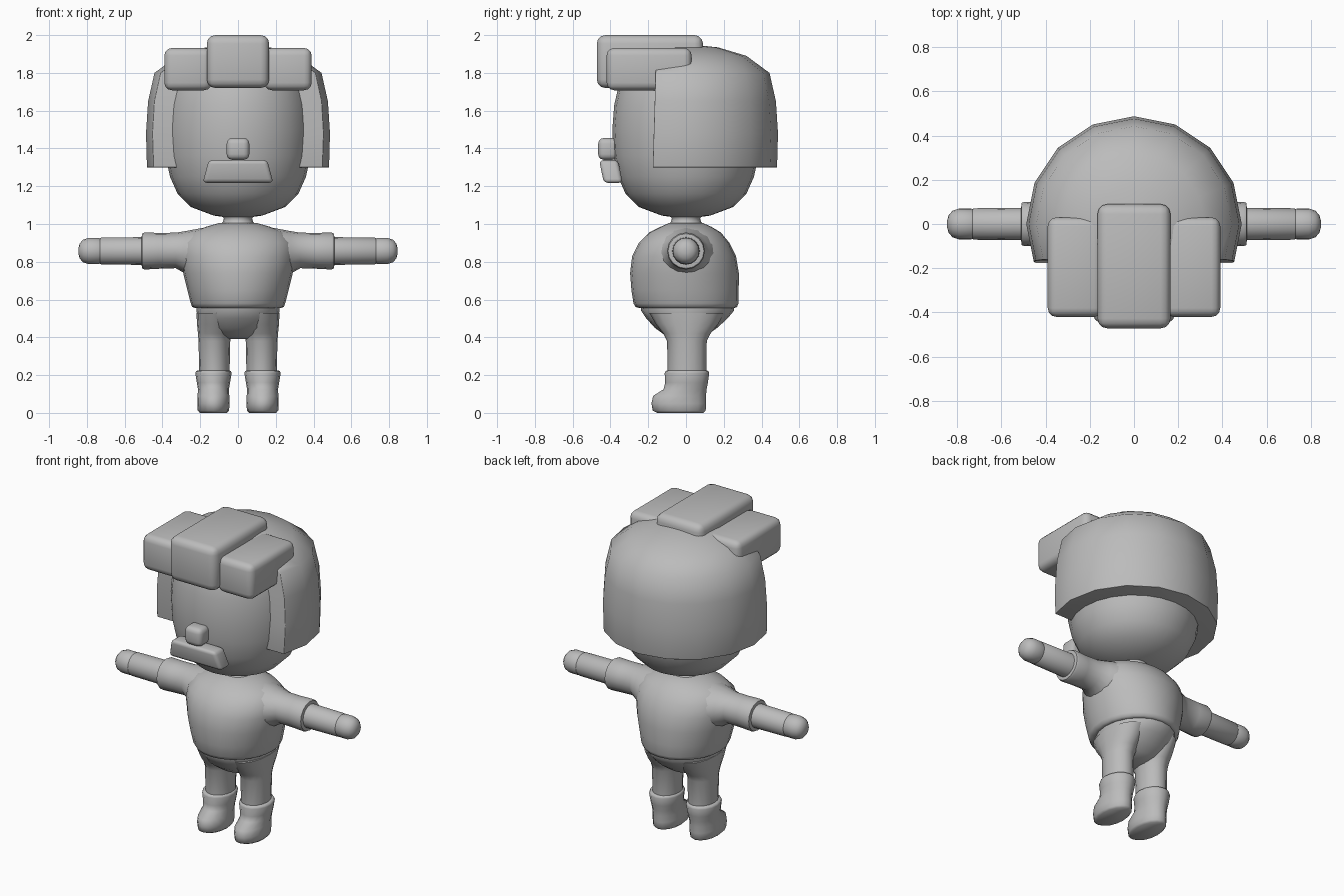
import bpy, bmesh, math
from mathutils import Vector, Matrix

grey = bpy.data.materials.new("plain grey")
grey.diffuse_color = (0.5, 0.5, 0.5, 1)


def finish(name, bm, angle=40, bevel=0, segments=3):
    bmesh.ops.recalc_face_normals(bm, faces=bm.faces)
    me = bpy.data.meshes.new(name)
    bm.to_mesh(me)
    bm.free()
    me.materials.append(grey)
    ob = bpy.data.objects.new(name, me)
    bpy.context.collection.objects.link(ob)
    bpy.context.view_layer.objects.active = ob
    ob.select_set(True)
    if bevel:
        mod = ob.modifiers.new("bevel", 'BEVEL')
        mod.width = bevel
        mod.segments = segments
        mod.limit_method = 'ANGLE'
        mod.angle_limit = math.radians(50)
        bpy.ops.object.modifier_apply(modifier=mod.name)
    bpy.ops.object.shade_smooth_by_angle(angle=math.radians(angle))
    ob.select_set(False)
    return ob


def loft(rings, sides=16, along_x=False, side=1):
    """Rings are (position, centre u, centre v, radius u, radius v)."""
    bm = bmesh.new()
    loops = []
    for p, cu, cv, ru, rv in rings:
        loop = []
        for i in range(sides):
            a = math.tau * i / sides
            u, v = cu + ru * math.cos(a), cv + rv * math.sin(a)
            co = (side * p, u, v) if along_x else (side * u, v, p)
            loop.append(bm.verts.new(co))
        loops.append(loop)
    for a, b in zip(loops, loops[1:]):
        for i in range(sides):
            j = (i + 1) % sides
            bm.faces.new((a[i], a[j], b[j], b[i]))
    bm.faces.new(loops[0])
    bm.faces.new(loops[-1])
    return bm


def lathe(points, sides):
    return loft([(z, 0, 0, r, r) for r, z in points], sides)


def block(name, lo, hi, bevel, taper=0, slant=0):
    """Rounded box; taper narrows the top, slant pushes the top forward."""
    lo, hi = Vector(lo), Vector(hi)
    bm = bmesh.new()
    bmesh.ops.create_cube(bm, size=1)
    for v in bm.verts:
        top = v.co.z > 0
        v.co = Vector([(lo[i] + hi[i]) / 2 + v.co[i] * (hi[i] - lo[i]) for i in range(3)])
        if top:
            v.co.x -= math.copysign(taper, v.co.x)
            v.co.y -= slant
    return finish(name, bm, 40, bevel)


# Head: full rounded form
finish("head", lathe([(0.03, 1.03), (0.13, 1.045), (0.25, 1.09), (0.32, 1.16), (0.36, 1.25),
                      (0.383, 1.36), (0.39, 1.5), (0.38, 1.63), (0.355, 1.74), (0.31, 1.83),
                      (0.22, 1.9), (0.1, 1.93), (0.02, 1.935)], 24), 60)

# Hair: cap cut flat in front of the ears
bm = lathe([(0.482, 1.30), (0.487, 1.48), (0.476, 1.65), (0.442, 1.8), (0.32, 1.89),
            (0.17, 1.935), (0.03, 1.95)], 16)
cut = bmesh.ops.bisect_plane(bm, geom=bm.verts[:] + bm.edges[:] + bm.faces[:],
                             plane_co=(0, -0.17, 1.5), plane_no=(0, -1, 0.03), clear_outer=True)
bmesh.ops.edgeloop_fill(bm, edges=[e for e in cut["geom_cut"] if isinstance(e, bmesh.types.BMEdge)])
finish("hair", bm, 50, 0.025)

# Fringe: three rounded tufts
block("centre_fringe", (-0.165, -0.472, 1.72), (0.165, 0.09, 2.0), 0.045)
for s, tag in ((-1, "left"), (1, "right")):
    xs = sorted((s * 0.14, s * 0.39))
    block(tag + "_fringe", (xs[0], -0.42, 1.708), (xs[1], 0.03, 1.932), 0.04)

# Face: nose and moustache
block("nose", (-0.06, -0.465, 1.34), (0.06, -0.36, 1.455), 0.03)
block("moustache", (-0.187, -0.435, 1.218), (0.187, -0.335, 1.338), 0.022, 0.032, 0.025)

# Neck and shirt
finish("neck", lathe([(0.11, 0.98), (0.08, 1.01), (0.075, 1.03), (0.1, 1.06)], 16), 60)
finish("shirt", loft([(0.555, 0, 0.005, 0.225, 0.25), (0.56, 0, 0.002, 0.242, 0.268),
                      (0.58, 0, 0, 0.25, 0.278), (0.65, 0, -0.005, 0.268, 0.284),
                      (0.74, 0, -0.008, 0.29, 0.288), (0.83, 0, -0.01, 0.305, 0.275),
                      (0.90, 0, -0.01, 0.3, 0.24), (0.955, 0, -0.005, 0.25, 0.19),
                      (0.985, 0, 0, 0.17, 0.135), (1.005, 0, 0, 0.1, 0.09)], 24), 60)

# Hips
finish("hips", loft([(0.39, 0, 0, 0.06, 0.06), (0.41, 0, 0, 0.13, 0.11), (0.45, 0, 0, 0.185, 0.165),
                     (0.5, 0, 0.005, 0.213, 0.215), (0.54, 0, 0.008, 0.22, 0.245),
                     (0.58, 0, 0.008, 0.22, 0.25)], 20), 60)

# Limbs
for s, tag in ((-1, "left"), (1, "right")):
    finish(tag + "_sleeve", loft([(0.1, 0, 0.83, 0.2, 0.165), (0.2, 0, 0.835, 0.17, 0.142),
                                  (0.28, 0, 0.85, 0.125, 0.112), (0.33, 0, 0.86, 0.098, 0.094),
                                  (0.42, 0, 0.858, 0.096, 0.095), (0.495, 0, 0.857, 0.1, 0.098),
                                  (0.508, 0, 0.857, 0.095, 0.092), (0.51, 0, 0.857, 0.075, 0.075)],
                                 16, True, s), 50)
    finish(tag + "_arm", loft([(0.45, 0, 0.857, 0.074, 0.074), (0.725, 0, 0.857, 0.071, 0.071),
                               (0.737, 0, 0.857, 0.062, 0.062)], 16, True, s), 50)
    finish(tag + "_hand", loft([(0.72, 0, 0.857, 0.062, 0.062), (0.738, 0, 0.857, 0.07, 0.07),
                                (0.79, 0, 0.857, 0.07, 0.07), (0.82, 0, 0.857, 0.06, 0.06),
                                (0.838, 0, 0.857, 0.04, 0.04), (0.845, 0, 0.857, 0.015, 0.015)],
                               16, True, s), 60)
    finish(tag + "_leg", loft([(0.2, 0.125, 0.005, 0.08, 0.102), (0.38, 0.125, 0.005, 0.084, 0.105),
                               (0.42, 0.122, 0.005, 0.09, 0.125), (0.47, 0.12, 0.005, 0.097, 0.165),
                               (0.53, 0.12, 0.005, 0.1, 0.2)], 16, False, s), 60)
    finish(tag + "_boot", loft([(0, 0.13, -0.03, 0.072, 0.122), (0.012, 0.13, -0.036, 0.083, 0.14),
                                (0.05, 0.13, -0.038, 0.085, 0.145), (0.09, 0.13, -0.034, 0.084, 0.14),
                                (0.125, 0.13, -0.005, 0.082, 0.114), (0.16, 0.13, 0.003, 0.088, 0.113),
                                (0.21, 0.13, 0.005, 0.096, 0.118), (0.222, 0.13, 0.005, 0.092, 0.113),
                                (0.225, 0.13, 0.005, 0.08, 0.1)], 16, False, s), 60)
